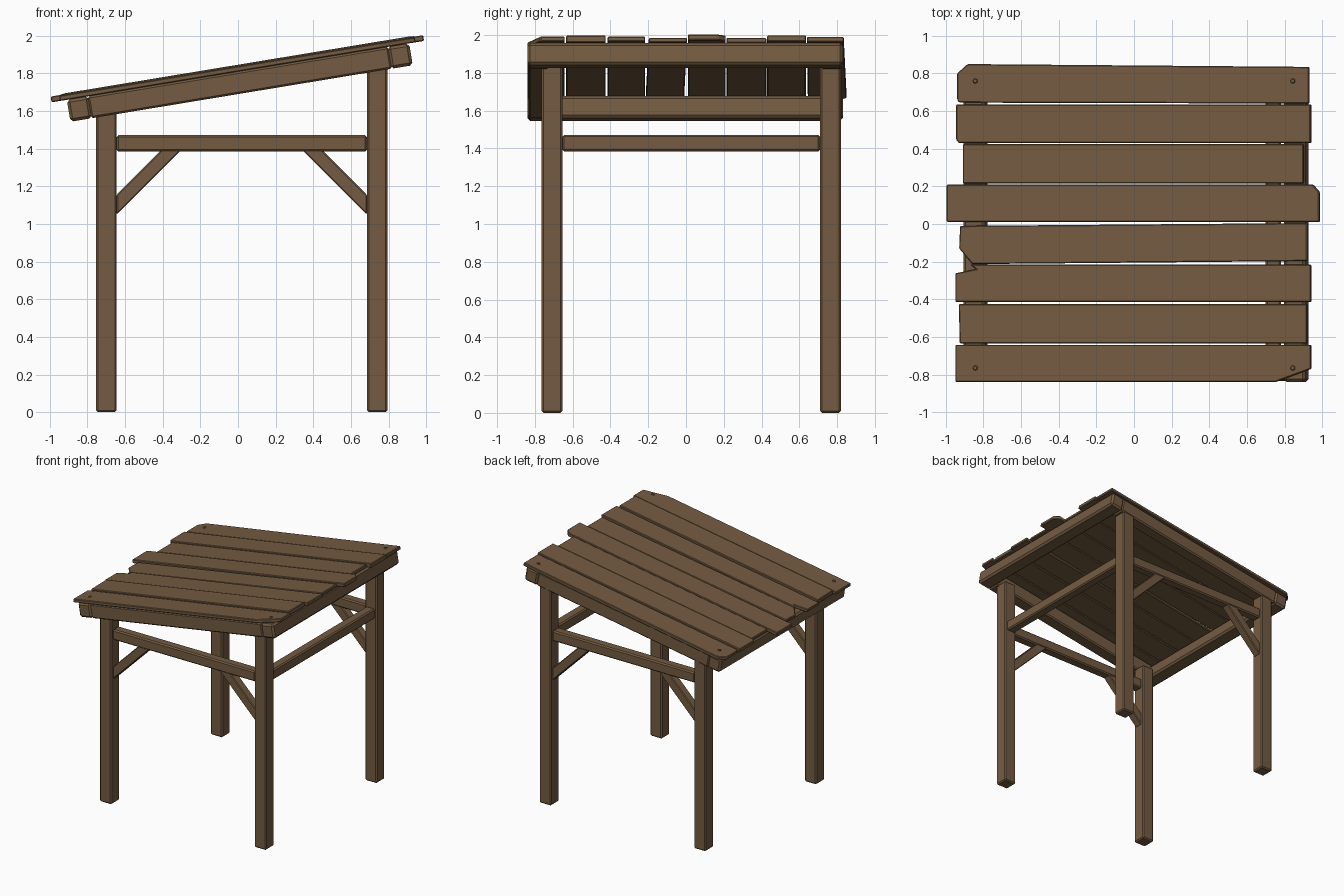
import bpy
import bmesh
import math
from mathutils import Matrix, Vector

cube = bpy.data.objects.get("Cube")
if cube:
    bpy.data.objects.remove(cube, do_unlink=True)

wood = bpy.data.materials.new("brown_wood")
wood.use_nodes = True
BROWN = (0.175, 0.105, 0.054, 1)
wood.diffuse_color = BROWN
wood.node_tree.nodes["Principled BSDF"].inputs["Base Color"].default_value = BROWN

# Roof frame: local x runs up the slope, local z is its normal
PITCH = math.atan(0.165)
ROOF = Matrix.Translation((0, 0, 1.81)) @ Matrix.Rotation(-PITCH, 4, 'Y')


def finish(bm, name, matrix, bevel):
    bmesh.ops.recalc_face_normals(bm, faces=bm.faces)
    mesh = bpy.data.meshes.new(name)
    bm.to_mesh(mesh)
    bm.free()
    mesh.materials.append(wood)
    obj = bpy.data.objects.new(name, mesh)
    bpy.context.collection.objects.link(obj)
    obj.matrix_world = matrix
    if bevel:
        mod = obj.modifiers.new("chamfer", 'BEVEL')
        mod.width = bevel
        mod.segments = 1
    return obj


def beam(name, low, high, matrix=Matrix(), bevel=0.01):
    low, high = Vector(low), Vector(high)
    bm = bmesh.new()
    bmesh.ops.create_cube(bm, size=1)
    bmesh.ops.scale(bm, vec=high - low, verts=bm.verts)
    bmesh.ops.translate(bm, vec=(low + high) / 2, verts=bm.verts)
    return finish(bm, name, matrix, bevel)


def prism(name, points, depth, matrix, bevel):
    """Extrude a flat outline along local z."""
    bm = bmesh.new()
    face = bm.faces.new([bm.verts.new((x, y, 0)) for x, y in points])
    ext = bmesh.ops.extrude_face_region(bm, geom=[face])
    moved = [v for v in ext["geom"] if isinstance(v, bmesh.types.BMVert)]
    bmesh.ops.translate(bm, vec=(0, 0, depth), verts=moved)
    return finish(bm, name, matrix, bevel)


# Posts
H = 0.055
LOW_X, HIGH_X = -0.70, 0.74
FRONT_Y, BACK_Y = -0.71, 0.765
for side, x, top in (("low", LOW_X, 1.60), ("high", HIGH_X, 1.84)):
    for end, y in (("front", FRONT_Y), ("back", BACK_Y)):
        beam(f"{end}_{side}_post", (x - H, y - H, 0), (x + H, y + H, top))

# Rails and diagonal braces
R = 0.04
for end, y in (("front", FRONT_Y), ("back", BACK_Y)):
    beam(f"{end}_rail", (LOW_X + H, y - R, 1.385), (HIGH_X - H, y + R, 1.472))
    for side, x, d in (("low", LOW_X + H, 1), ("high", HIGH_X - H, -1)):
        outline = [(x, 1.05), (x + d * 0.345, 1.395),
                   (x + d * 0.24, 1.395), (x, 1.155)]
        upright = Matrix.Translation((0, y + 0.035, 0)) @ Matrix.Rotation(math.pi / 2, 4, 'X')
        prism(f"{end}_{side}_brace", outline, 0.07, upright, 0.006)
beam("high_side_rail", (HIGH_X - R, FRONT_Y + H, 1.385), (HIGH_X + R, BACK_Y - H, 1.472))

# Sloping roof frame
beam("low_crossbeam", (-0.922, -0.84, -0.118), (-0.805, 0.83, 0), ROOF, 0.015)
beam("high_crossbeam", (0.805, -0.84, -0.118), (0.922, 0.83, 0), ROOF, 0.015)
for end, y in (("front", -0.835), ("back", 0.715)):
    beam(f"{end}_rafter", (-0.81, y, -0.118), (0.81, y + 0.11, 0), ROOF)

# Rough roof planks: thickness and plan outline, back to front
planks = [
    (0.028, [(-0.93, 0.645), (0.93, 0.64), (0.93, 0.835), (-0.885, 0.85), (-0.94, 0.80), (-0.94, 0.66)]),
    (0.034, [(-0.93, 0.43), (0.94, 0.43), (0.94, 0.635), (-0.945, 0.635), (-0.945, 0.45)]),
    (0.027, [(-0.91, 0.215), (0.90, 0.215), (0.90, 0.425), (-0.91, 0.425)]),
    (0.031, [(-0.995, 0.01), (0.985, 0.01), (0.985, 0.17), (0.95, 0.21), (-0.995, 0.21)]),
    (0.024, [(-0.86, -0.213), (0.92, -0.197), (0.92, 0.005), (-0.925, -0.01), (-0.93, -0.13)]),
    (0.028, [(-0.95, -0.415), (0.94, -0.415), (0.94, -0.216), (-0.87, -0.216), (-0.84, -0.24), (-0.95, -0.262)]),
    (0.036, [(-0.925, -0.635), (0.92, -0.635), (0.92, -0.425), (-0.93, -0.425)]),
    (0.028, [(-0.95, -0.84), (0.75, -0.84), (0.94, -0.77), (0.94, -0.642), (-0.95, -0.642)]),
]
for i, (thick, plan) in enumerate(planks, 1):
    outline = [((x + 0.004) / math.cos(PITCH), y) for x, y in plan]
    prism(f"roof_plank_{i}", outline, thick, ROOF, 0.005)

# Nail heads at the roof corners
for x in (-0.85, 0.86):
    for y in (-0.765, 0.76):
        bm = bmesh.new()
        bmesh.ops.create_cone(bm, cap_ends=True, segments=8, radius1=0.014,
                              radius2=0.010, depth=0.008)
        place = ROOF @ Matrix.Translation((x, y, 0.031))
        finish(bm, "nail_head", place, 0)
